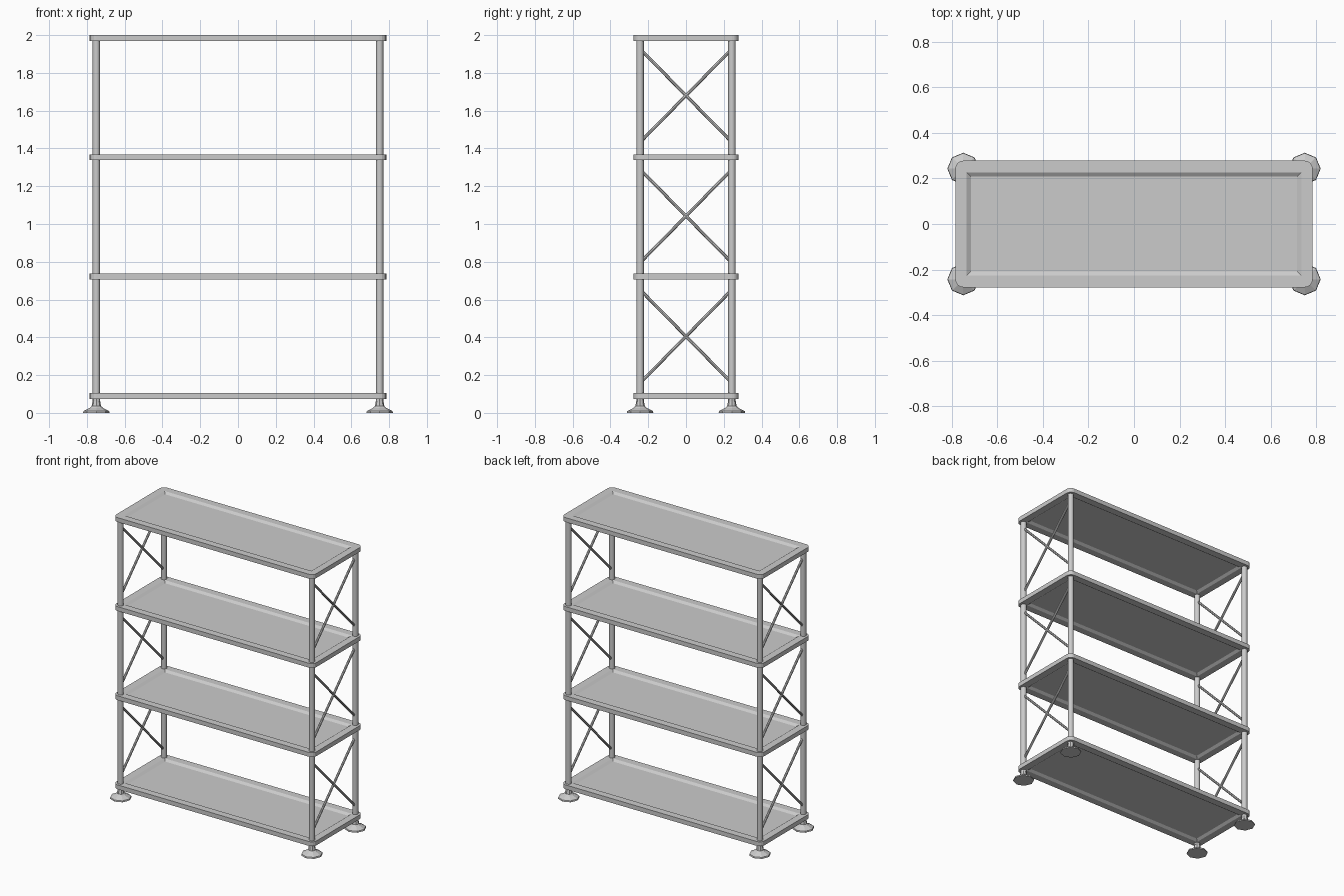
import bpy, bmesh, math
from mathutils import Vector

if "Cube" in bpy.data.objects:
    bpy.data.objects.remove(bpy.data.objects["Cube"])

PX, PY = 0.75, 0.243            # post centres
TOPS = [0.105, 0.737, 1.369, 2.0]
THICK = 0.031


def finish(bm, name, smooth=None):
    bmesh.ops.recalc_face_normals(bm, faces=bm.faces)
    me = bpy.data.meshes.new(name)
    bm.to_mesh(me)
    bm.free()
    ob = bpy.data.objects.new(name, me)
    bpy.context.collection.objects.link(ob)
    if smooth:
        bpy.context.view_layer.objects.active = ob
        ob.select_set(True)
        bpy.ops.object.shade_smooth_by_angle(angle=math.radians(smooth))
        ob.select_set(False)
    return ob


def lathe(name, profile, x, y, sides, smooth=None):
    bm = bmesh.new()
    rings = [[bm.verts.new((x + r * math.cos(i * math.tau / sides),
                            y + r * math.sin(i * math.tau / sides), z))
              for i in range(sides)] for r, z in profile]
    for a, b in zip(rings, rings[1:]):
        for i in range(sides):
            j = (i + 1) % sides
            bm.faces.new((a[i], a[j], b[j], b[i]))
    bm.faces.new(rings[0])
    bm.faces.new(rings[-1])
    return finish(bm, name, smooth)


def rod(name, a, b, r, sides=8):
    a, b = Vector(a), Vector(b)
    bm = bmesh.new()
    rot = (b - a).to_track_quat('Z', 'Y').to_matrix().to_4x4()
    rot.translation = (a + b) / 2
    bmesh.ops.create_cone(bm, cap_ends=True, segments=sides, radius1=r, radius2=r,
                          depth=(b - a).length, matrix=rot)
    return finish(bm, name, 40)


def shelf(name, top):
    # rounded slab with a sloped recess above and below
    bm = bmesh.new()
    bmesh.ops.create_cube(bm, size=1)
    for v in bm.verts:
        v.co = (v.co.x * 1.57, v.co.y * 0.556, top - THICK / 2 + v.co.z * THICK)
    edges = [e for e in bm.edges if abs(e.verts[0].co.z - e.verts[1].co.z) > 0.01]
    bmesh.ops.bevel(bm, geom=edges, offset=0.035, segments=4, profile=0.5, affect='EDGES')
    caps = [f for f in bm.faces if abs(f.normal.z) > 0.9]
    for f in caps:
        s = 1 if f.normal.z > 0 else -1
        z = f.verts[0].co.z
        outer = list(f.verts)
        bm.faces.remove(f)
        corners = [(1, 1), (-1, 1), (-1, -1), (1, -1)]
        lip = [bm.verts.new((cx * 0.735, cy * 0.227, z)) for cx, cy in corners]
        pan = [bm.verts.new((cx * 0.717, cy * 0.209, z - s * 0.012)) for cx, cy in corners]
        bm.faces.new(pan)
        q = lambda v: corners.index((1 if v.co.x > 0 else -1, 1 if v.co.y > 0 else -1))
        for i in range(4):
            j = (i + 1) % 4
            bm.faces.new((lip[i], lip[j], pan[j], pan[i]))
        n = len(outer)
        for k in range(n):
            a, b = outer[k], outer[(k + 1) % n]
            if q(a) == q(b):
                bm.faces.new((a, b, lip[q(a)]))
            else:
                bm.faces.new((a, b, lip[q(b)], lip[q(a)]))
    return finish(bm, name)


for i, t in enumerate(TOPS):
    shelf(f"shelf_{i + 1}", t)

FOOT = [(0.070, 0.0), (0.068, 0.010), (0.036, 0.026), (0.025, 0.036), (0.020, 0.065), (0.020, 0.08)]
for sx, side in ((-1, "left"), (1, "right")):
    for sy, end in ((-1, "front"), (1, "back")):
        x, y = sx * PX, sy * PY
        lathe(f"post_{end}_{side}", [(0.0195, 0.06), (0.0195, 1.985)], x, y, 16, 40)
        lathe(f"foot_{end}_{side}", FOOT, x, y, 8)
    # crossed braces in each bay
    for i, zc in enumerate((0.405, 1.042, 1.68)):
        for s in (-1, 1):
            rod(f"brace_{side}_{i + 1}_{'up' if s > 0 else 'down'}",
                (sx * PX, -PY, zc - s * 0.247), (sx * PX, PY, zc + s * 0.247), 0.0085)
